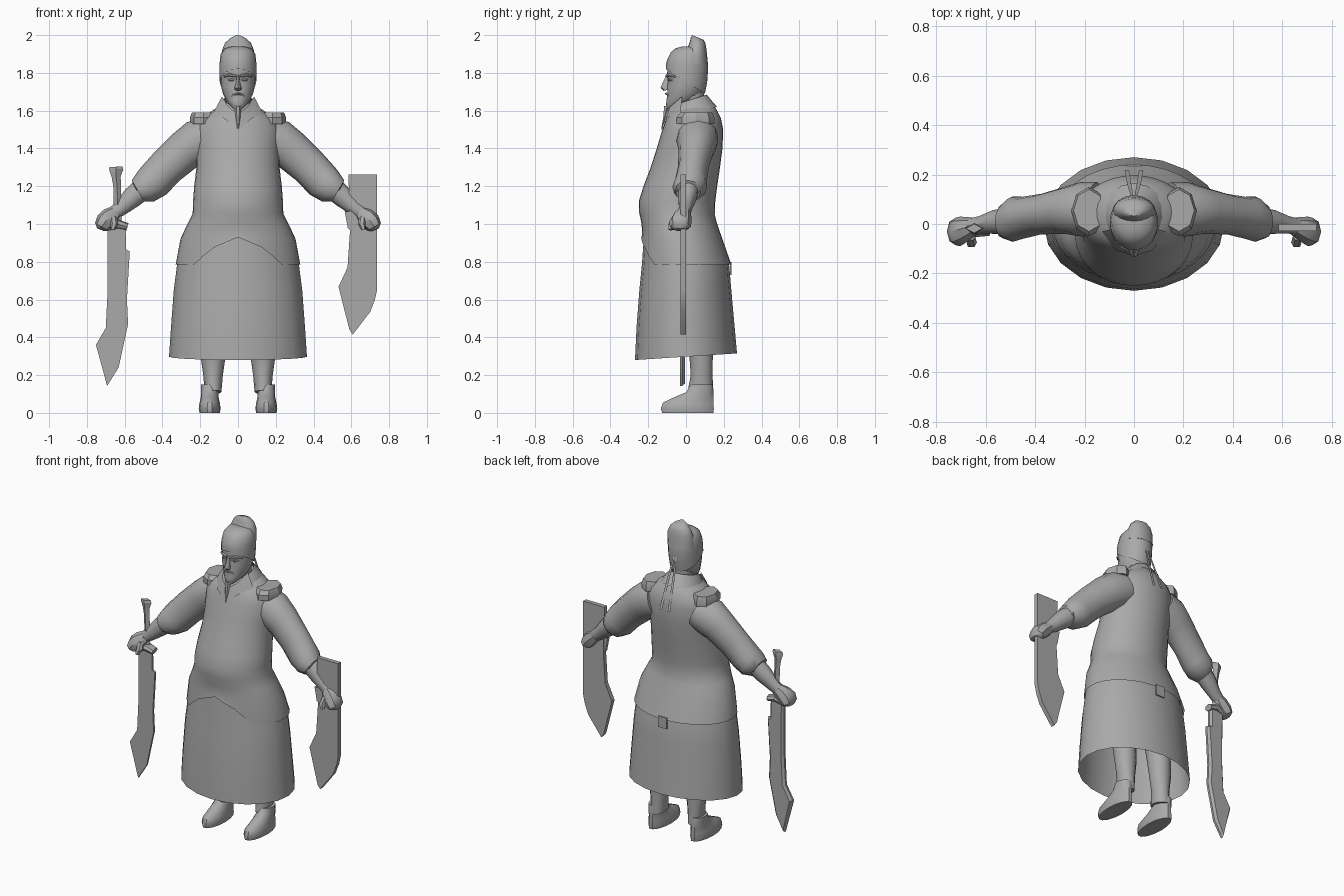
import bpy, bmesh, math
from mathutils import Vector

mat = bpy.data.materials.new("plain grey")
mat.diffuse_color = (0.4, 0.4, 0.4, 1)


def finish(name, bm, angle=40):
    bmesh.ops.recalc_face_normals(bm, faces=bm.faces)
    me = bpy.data.meshes.new(name)
    bm.to_mesh(me)
    bm.free()
    ob = bpy.data.objects.new(name, me)
    bpy.context.collection.objects.link(ob)
    me.materials.append(mat)
    bpy.ops.object.select_all(action='DESELECT')
    ob.select_set(True)
    bpy.context.view_layer.objects.active = ob
    bpy.ops.object.shade_smooth_by_angle(angle=math.radians(angle))
    return ob


def skin(name, rings, cap0=True, cap1=True, angle=40):
    """Bridge rings of points with quads."""
    bm = bmesh.new()
    vs = [[bm.verts.new(p) for p in r] for r in rings]
    n = len(vs[0])
    for a, b in zip(vs, vs[1:]):
        for i in range(n):
            j = (i + 1) % n
            bm.faces.new((a[i], a[j], b[j], b[i]))
    if cap0:
        bm.faces.new(vs[0][::-1])
    if cap1:
        bm.faces.new(vs[-1])
    return finish(name, bm, angle)


def loft(name, rows, n=20, cx=0, hem=None, **kw):
    """Stacked ovals: (z front, z back, half width, y front, y back)."""
    rings = []
    for k, (zf, zb, rx, yf, yb) in enumerate(rows):
        ring = []
        for i in range(n):
            a = 2 * math.pi * i / n
            c, s = math.cos(a), math.sin(a)
            t = (s + 1) / 2
            x, y, z = cx + rx * c, yf + (yb - yf) * t, zf + (zb - zf) * t
            if hem and k == 0:
                z = hem(x, y, z)
            ring.append((x, y, z))
        rings.append(ring)
    return skin(name, rings, **kw)


def tube(name, pts, n=12, side=1, **kw):
    """Sweep along a path in the xz plane: (x, y, z, radius, y radius)."""
    P = [Vector(p[:3]) for p in pts]
    rings = []
    for k, p in enumerate(pts):
        t = (P[min(k + 1, len(P) - 1)] - P[max(k - 1, 0)]).normalized()
        u = t.cross(Vector((0, 1, 0))).normalized()
        ring = []
        for i in range(n):
            a = 2 * math.pi * i / n
            q = P[k] + u * p[3] * math.cos(a) + Vector((0, p[4] * math.sin(a), 0))
            ring.append((q.x * side, q.y, q.z))
        rings.append(ring)
    return skin(name, rings, **kw)


def plate(name, outline, y, thick, inset=0.0):
    """Flat outline in xz with thickness in y, optionally bevelled to a thin edge."""
    bm = bmesh.new()
    f = bm.faces.new([bm.verts.new((x, y - (thick / 2 if not inset else 0), z)) for x, z in outline])
    if not inset:
        r = bmesh.ops.extrude_face_region(bm, geom=[f])
        for v in r["geom"]:
            if isinstance(v, bmesh.types.BMVert):
                v.co.y += thick
    else:
        back = f.copy()
        for face, d in ((f, -1), (back, 1)):
            bmesh.ops.inset_region(bm, faces=[face], thickness=inset, use_boundary=True)
            for v in face.verts:
                v.co.y = y + d * thick / 2
        bmesh.ops.remove_doubles(bm, verts=bm.verts, dist=0.0005)
    return finish(name, bm, 30)


def strip(name, pts):
    """Thin ribbon through pairs of left and right points."""
    bm = bmesh.new()
    vs = [(bm.verts.new(a), bm.verts.new(b)) for a, b in pts]
    for (a, b), (c, d) in zip(vs, vs[1:]):
        bm.faces.new((a, b, d, c))
    return finish(name, bm)


# Jacket with a notched front hem
def jacket_hem(x, y, z):
    if y > 0:
        return z
    x = abs(x)
    if x > 0.19:
        return z
    return 0.93 - 0.055 * x / 0.13 if x < 0.14 else 0.83


loft("jacket", [
    (.785, .785, .33, -.237, .24), (.94, .9, .305, -.232, .2), (1.0, 1.0, .268, -.235, .165),
    (1.06, 1.05, .24, -.248, .152), (1.12, 1.12, .238, -.25, .155), (1.2, 1.2, .232, -.225, .165),
    (1.3, 1.3, .22, -.187, .18), (1.4, 1.4, .22, -.155, .193), (1.5, 1.5, .225, -.125, .197),
    (1.55, 1.56, .2, -.108, .185), (1.585, 1.61, .14, -.095, .16), (1.6, 1.65, .085, -.08, .12)],
    n=32, hem=jacket_hem, cap0=False)

# Long skirt, open below
loft("skirt", [
    (.28, .315, .365, -.27, .27), (.45, .45, .355, -.262, .258), (.65, .65, .34, -.247, .24),
    (.79, .79, .322, -.233, .228), (.95, .92, .285, -.222, .185)], n=20, cap0=False, cap1=False)
plate("back_tab", [(-.03, .80), (.03, .80), (.03, .73), (-.03, .73)], .238, .008)

# Standing collar
loft("collar", [(1.55, 1.62, .13, -.1, .165), (1.61, 1.66, .1, -.085, .13), (1.63, 1.685, .075, -.065, .11)],
     n=16, cap0=False, cap1=False)
for s, side in ((1, "left"), (-1, "right")):
    strip(side + "_lapel", [
        ((s * .085, -.02, 1.675), (s * .13, -.03, 1.59)),
        ((s * .05, -.085, 1.62), (s * .075, -.107, 1.56)),
        ((0, -.112, 1.585), (0, -.128, 1.50))])

    # Shoulder flaps, sleeves, forearms and fists
    loft(side + "_shoulder_flap", [
        (1.53, 1.53, .07, -.05, .15), (1.565, 1.565, .072, -.05, .15), (1.59, 1.59, .062, -.03, .14)],
        n=8, cx=s * .182, angle=30)
    tube(side + "_sleeve", [
        (.15, .06, 1.46, .11, .11), (.215, .06, 1.435, .118, .11), (.28, .055, 1.39, .108, .095),
        (.375, .04, 1.305, .1, .082), (.45, .025, 1.225, .098, .085), (.49, .02, 1.195, .088, .092),
        (.53, .01, 1.175, .065, .068), (.525, .01, 1.175, .045, .045)], side=s)
    tube(side + "_forearm", [
        (.5, .015, 1.19, .06, .055), (.56, .008, 1.14, .056, .05), (.62, -.003, 1.085, .042, .036),
        (.66, -.01, 1.055, .036, .034)], n=10, side=s)
    tube(side + "_fist", [
        (.645, -.01, 1.065, .036, .036), (.675, -.022, 1.04, .05, .05), (.703, -.03, 1.012, .052, .06),
        (.722, -.03, .985, .04, .055), (.728, -.03, .97, .02, .03)], n=8, side=s)
    tube(side + "_thumb", [
        (.66, -.05, 1.04, .018, .018), (.655, -.075, 1.0, .02, .02), (.665, -.08, .97, .012, .015)],
        n=6, side=s)

    # Legs with shoes
    loft(side + "_leg", [
        (.12, .1, .044, .01, .146), (.2, .2, .052, .025, .14), (.3, .3, .066, .018, .142),
        (.5, .5, .075, -.02, .14), (.8, .8, .09, -.06, .14)], n=12, cx=s * .132)
    loft(side + "_shoe", [
        (0, 0, .054, -.13, .148), (.025, .02, .058, -.137, .151), (.055, .05, .054, -.125, .149),
        (.085, .08, .047, -.06, .147), (.11, .12, .046, .0, .147), (.15, .15, .045, .022, .142)],
        n=14, cx=s * .15)

    # Ribbons behind the head
    strip(side + "_ribbon", [
        ((s * .002, .112, 1.79), (s * .012, .112, 1.79)), ((s * .01, .155, 1.66), (s * .026, .155, 1.66)),
        ((s * .02, .217, 1.48), (s * .038, .217, 1.48))])

    # Brow, eye and moustache
    tube(side + "_brow", [(.012, -.098, 1.783, .007, .012), (.045, -.09, 1.79, .009, .012),
                          (.075, -.062, 1.78, .005, .01)], n=6, side=s)
    tube(side + "_eye", [(.018, -.092, 1.763, .004, .006), (.036, -.09, 1.764, .008, .007),
                         (.056, -.074, 1.762, .003, .006)], n=6, side=s)
    tube(side + "_moustache", [(0, -.104, 1.69, .006, .008), (.025, -.092, 1.683, .006, .008),
                               (.042, -.078, 1.66, .003, .004)], n=6, side=s)

# Head, neck and nose
loft("neck", [(1.54, 1.58, .06, -.04, .1), (1.66, 1.7, .062, -.035, .095)], n=12)
loft("head", [
    (1.605, 1.62, .024, -.098, -.03), (1.622, 1.64, .045, -.108, .02), (1.65, 1.66, .064, -.105, .06),
    (1.69, 1.69, .08, -.1, .085), (1.73, 1.73, .09, -.1, .097), (1.765, 1.77, .092, -.094, .102),
    (1.8, 1.8, .093, -.102, .105), (1.86, 1.86, .09, -.09, .1)], n=18)
loft("nose", [(1.705, 1.715, .017, -.118, -.08), (1.72, 1.72, .019, -.135, -.08),
              (1.745, 1.74, .012, -.125, -.08), (1.79, 1.78, .008, -.103, -.08)], n=8)
loft("beard", [(1.5, 1.5, .003, -.132, -.126), (1.56, 1.56, .012, -.122, -.108),
               (1.625, 1.625, .018, -.118, -.08)], n=6)

# Hat with a raised rear peak
loft("hat", [
    (1.82, 1.69, .097, -.106, .1), (1.845, 1.75, .098, -.106, .112), (1.87, 1.82, .098, -.1, .117),
    (1.91, 1.89, .092, -.08, .112), (1.93, 1.93, .07, -.055, .1), (1.94, 1.94, .03, -.02, .06)],
    n=20, cap0=False)
loft("hat_peak", [(1.86, 1.84, .09, -.03, .117), (1.93, 1.92, .083, .008, .109),
                  (1.965, 1.955, .068, .02, .103), (1.99, 1.975, .042, .026, .093),
                  (2.0, 1.985, .018, .032, .07)], n=16)


def px(points):
    return [(a / 1000, b / 1000) for a, b in points]


# Sword held at the right side
plate("sword_blade", px([
    (-690, 1000), (-595, 1000), (-593, 865), (-573, 855), (-588, 600), (-582, 470), (-632, 240),
    (-693, 143), (-752, 360), (-700, 450), (-690, 650)]), -.018, .028, .014)
tube("sword_guard", [(-.69, -.018, .97, .012, .02), (-.64, -.018, 1.0, .028, .035),
                     (-.585, -.018, .985, .02, .03)], n=8)
tube("sword_grip", [(-.635, -.018, .98, .02, .015), (-.64, -.018, 1.2, .02, .014),
                    (-.645, -.018, 1.25, .024, .016), (-.645, -.018, 1.29, .038, .022),
                    (-.646, -.018, 1.303, .034, .018)], n=4, angle=20)

# Empty scabbard held at the left side
plate("scabbard", px([
    (585, 1262), (737, 1262), (737, 655), (725, 600), (700, 535), (608, 415), (590, 440),
    (532, 668), (580, 770), (592, 950)]), -.015, .028)
plate("scabbard_loop", px([(565, 1065), (600, 1065), (600, 975), (582, 975)]), -.015, .02)
